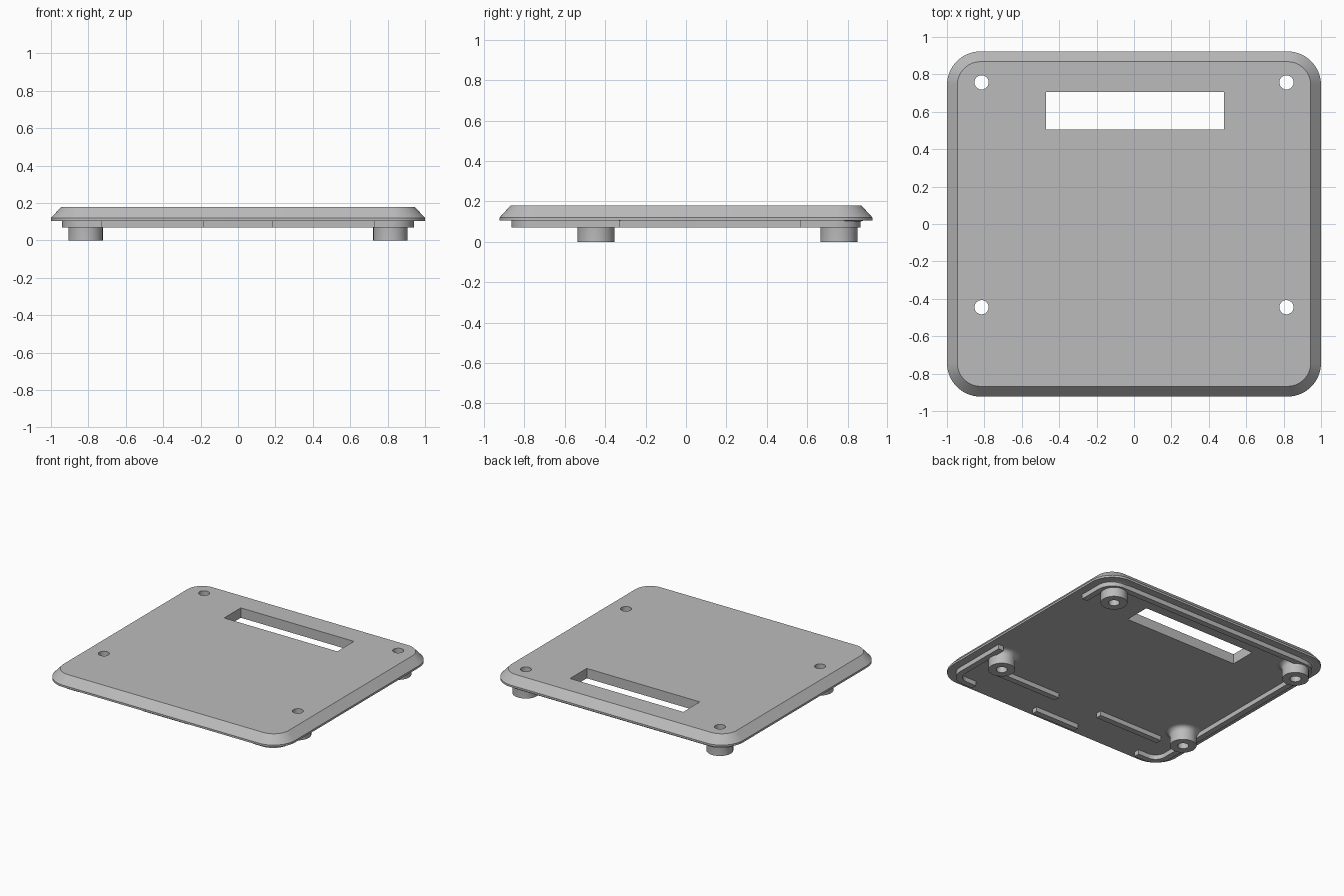
import bpy
import bmesh
from math import cos, sin, pi, radians
from mathutils import Matrix

cube = bpy.data.objects.get("Cube")
if cube:
    bpy.data.objects.remove(cube, do_unlink=True)

grey = bpy.data.materials.new("Grey plastic")
grey.use_nodes = True
colour = (0.5, 0.5, 0.5, 1)
grey.diffuse_color = colour
grey.node_tree.nodes["Principled BSDF"].inputs["Base Color"].default_value = colour

UNDER, LIP, TOP = 0.105, 0.07, 0.18
LEG_SPOTS = [(x, y) for x in (-0.815, 0.815) for y in (-0.445, 0.757)]
HOLE = 0.038


def finish(name, bm):
    bmesh.ops.recalc_face_normals(bm, faces=bm.faces)
    mesh = bpy.data.meshes.new(name)
    bm.to_mesh(mesh)
    bm.free()
    mesh.materials.append(grey)
    obj = bpy.data.objects.new(name, mesh)
    bpy.context.collection.objects.link(obj)
    return obj


def add_box(bm, x0, x1, y0, y1, z0, z1):
    place = Matrix.Translation(((x0 + x1) / 2, (y0 + y1) / 2, (z0 + z1) / 2))
    size = Matrix.Diagonal((x1 - x0, y1 - y0, z1 - z0, 1))
    bmesh.ops.create_cube(bm, size=1, matrix=place @ size)


def rounded_loop(bm, hx, hy, r, z, steps=14):
    """Ring of vertices along a rectangle with round corners."""
    verts = []
    for i, (sx, sy) in enumerate([(1, 1), (-1, 1), (-1, -1), (1, -1)]):
        for k in range(steps + 1):
            a = (i + k / steps) * pi / 2
            verts.append(bm.verts.new((sx * (hx - r) + r * cos(a),
                                       sy * (hy - r) + r * sin(a), z)))
    return verts


def bridge(bm, a, b):
    for i in range(len(a)):
        j = (i + 1) % len(a)
        bm.faces.new((a[i], a[j], b[j], b[i]))


def activate(obj):
    bpy.ops.object.select_all(action='DESELECT')
    obj.select_set(True)
    bpy.context.view_layer.objects.active = obj


def cut(obj, cutter):
    cutter.hide_render = True
    mod = obj.modifiers.new("Cut", 'BOOLEAN')
    mod.operation, mod.solver, mod.object = 'DIFFERENCE', 'EXACT', cutter
    activate(obj)
    bpy.ops.object.modifier_apply(modifier=mod.name)
    bpy.data.objects.remove(cutter, do_unlink=True)


# Cover plate with a bevelled upper edge
bm = bmesh.new()
loops = [rounded_loop(bm, 1 - d, 0.923 - d, 0.18 - d, z)
         for d, z in ((0, UNDER), (0, 0.12), (0.055, TOP))]
for lower, upper in zip(loops, loops[1:]):
    bridge(bm, lower, upper)
bm.faces.new(loops[0])
bm.faces.new(loops[-1])
plate = finish("cover_plate", bm)

# Display window and screw holes
bm = bmesh.new()
add_box(bm, -0.47, 0.48, 0.505, 0.705, 0, 0.3)
for x, y in LEG_SPOTS:
    bmesh.ops.create_cone(bm, cap_ends=True, segments=32, radius1=HOLE, radius2=HOLE,
                          depth=0.4, matrix=Matrix.Translation((x, y, 0.15)))
cut(plate, finish("window_and_hole_cutter", bm))

# Locating lip under the plate, with gaps
bm = bmesh.new()
rings = [rounded_loop(bm, 0.94 - d, 0.865 - d, 0.125 - d, z)
         for d, z in ((0, LIP), (0, UNDER), (0.045, UNDER), (0.045, LIP))]
for i in range(4):
    bridge(bm, rings[i], rings[(i + 1) % 4])
lip = finish("locating_lip", bm)
bm = bmesh.new()
add_box(bm, 0.85, 1, -0.33, 0.565, 0, 0.2)
for x0, x1 in ((-0.73, -0.187), (0.187, 0.73)):
    add_box(bm, x0, x1, -1, -0.79, 0, 0.2)
cut(lip, finish("lip_gap_cutter", bm))

# Inner ribs set back from the lip gaps
ribs = []
for side, x0, x1 in (("right", -0.73, -0.187), ("left", 0.187, 0.73)):
    bm = bmesh.new()
    add_box(bm, x0, x1, -0.625, -0.58, LIP, UNDER)
    ribs.append(finish("inner_rib_" + side, bm))

# Hollow screw posts with a flared root
R, F = 0.092, 0.035
profile = [(HOLE, UNDER), (HOLE, 0), (R, 0)]
for k in range(7):
    a = k / 6 * pi / 2
    profile.append((R + F * (1 - cos(a)), UNDER - F + F * sin(a)))
posts = []
for n, (x, y) in enumerate(LEG_SPOTS):
    bm = bmesh.new()
    rings = [[bm.verts.new((x + r * cos(2 * pi * s / 32), y + r * sin(2 * pi * s / 32), z))
              for s in range(32)] for r, z in profile]
    for i in range(len(rings)):
        bridge(bm, rings[i], rings[(i + 1) % len(rings)])
    posts.append(finish("screw_post_%d" % (n + 1), bm))

for obj in [plate, lip] + ribs + posts:
    activate(obj)
    bpy.ops.object.shade_smooth_by_angle(angle=radians(30))
